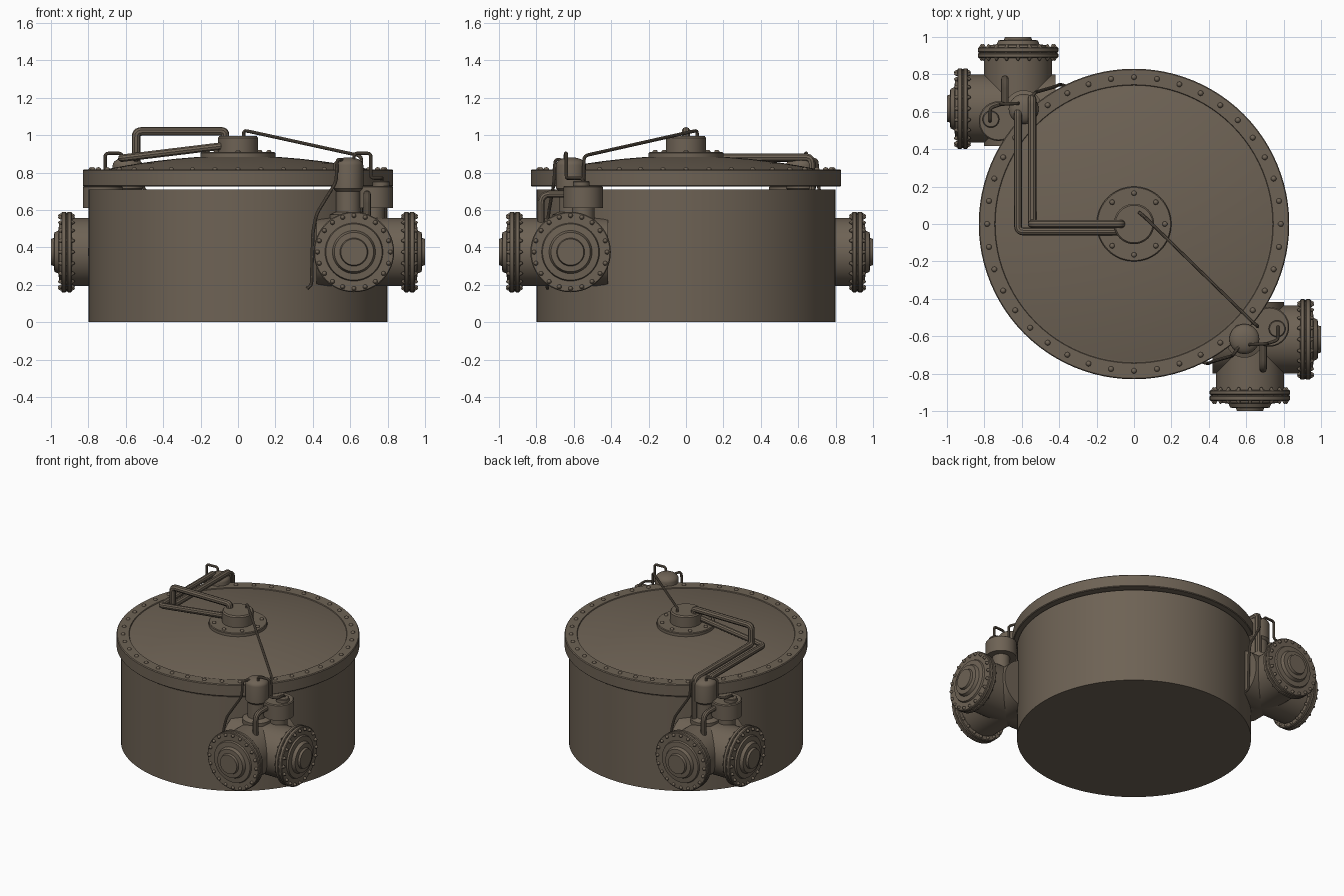
import bpy, bmesh, math
from mathutils import Matrix, Vector

if "Cube" in bpy.data.objects:
    bpy.data.objects.remove(bpy.data.objects["Cube"])

mat = bpy.data.materials.new("dull_brown_metal")
mat.diffuse_color = (0.155, 0.123, 0.09, 1)
mat.use_nodes = True
mat.node_tree.nodes["Principled BSDF"].inputs["Base Color"].default_value = mat.diffuse_color


def finish(name, me, matrix=Matrix()):
    me.transform(matrix)
    me.materials.clear()
    me.materials.append(mat)
    ob = bpy.data.objects.new(name, me)
    bpy.context.collection.objects.link(ob)
    bpy.ops.object.select_all(action='DESELECT')
    ob.select_set(True)
    bpy.context.view_layer.objects.active = ob
    bpy.ops.object.shade_smooth_by_angle(angle=math.radians(35))
    return ob


def lathe(name, profile, segs=48, matrix=Matrix()):
    """Closed solid turned about z from (radius, height) points, bottom to top."""
    bm = bmesh.new()
    rings = [[bm.verts.new((r * math.cos(2 * math.pi * i / segs), r * math.sin(2 * math.pi * i / segs), z))
              for i in range(segs)] for r, z in profile]
    for a, b in zip(rings, rings[1:]):
        for i in range(segs):
            j = (i + 1) % segs
            bm.faces.new((a[i], a[j], b[j], b[i]))
    bm.faces.new(rings[0][::-1])
    bm.faces.new(rings[-1])
    me = bpy.data.meshes.new(name)
    bm.to_mesh(me)
    bm.free()
    return finish(name, me, matrix)


def bolts(name, count, ring, z0, z1, r, matrix=Matrix()):
    """Ring of round-edged bolts in one mesh."""
    bm = bmesh.new()
    for i in range(count):
        a = 2 * math.pi * i / count
        pos = Matrix.Translation((ring * math.cos(a), ring * math.sin(a), (z0 + z1) / 2))
        bmesh.ops.create_uvsphere(bm, u_segments=10, v_segments=8, radius=1,
                                  matrix=pos @ Matrix.Diagonal((r, r, (z1 - z0) / 2, 1)))
    me = bpy.data.meshes.new(name)
    bm.to_mesh(me)
    bm.free()
    return finish(name, me, matrix)


def tube(name, pts, r, fillet=0.03):
    """Round pipe along a path with rounded corners."""
    pts = [Vector(p) for p in pts]
    path = [pts[0]]
    for p, c, n in zip(pts, pts[1:], pts[2:]):
        d = min(fillet, (p - c).length * 0.48, (n - c).length * 0.48)
        a, b = c + (p - c).normalized() * d, c + (n - c).normalized() * d
        for k in range(6):
            t = k / 5
            path.append(a * (1 - t) ** 2 + c * 2 * t * (1 - t) + b * t * t)
    path.append(pts[-1])
    cu = bpy.data.curves.new(name, 'CURVE')
    cu.dimensions = '3D'
    cu.bevel_depth = r
    cu.bevel_resolution = 3
    cu.use_fill_caps = True
    sp = cu.splines.new('POLY')
    sp.points.add(len(path) - 1)
    for q, v in zip(sp.points, path):
        q.co = (*v, 1)
    tmp = bpy.data.objects.new(name + "_path", cu)
    bpy.context.collection.objects.link(tmp)
    bpy.context.view_layer.update()
    me = bpy.data.meshes.new_from_object(tmp.evaluated_get(bpy.context.evaluated_depsgraph_get()))
    bpy.data.objects.remove(tmp)
    return finish(name, me)


# Tank, lid and central hub
lathe("tank_body", [(0.80, 0), (0.80, 0.71)], 96)
dome = [(0.74 * math.cos(t * math.pi / 20), 0.81 + 0.08 * (1 - math.cos(t * math.pi / 20) ** 2)) for t in range(10)]
lathe("lid", [(0.825, 0.725), (0.83, 0.73), (0.83, 0.81), (0.825, 0.816), (0.745, 0.816), (0.742, 0.81)]
      + dome + [(0.02, 0.89)], 96)
bolts("lid_bolts", 40, 0.785, 0.80, 0.829, 0.015)
lathe("hub_plate", [(0.2, 0.87), (0.2, 0.904), (0.195, 0.909), (0.11, 0.909)], 64)
bolts("hub_bolts", 8, 0.165, 0.90, 0.922, 0.014)
lathe("hub", [(0.108, 0.9), (0.108, 0.985), (0.1, 0.995), (0.04, 0.995)])

# Pipes across the lid
tube("upper_lid_pipe", [(-0.07, 0, 0.98), (-0.07, 0, 1.02), (-0.545, 0, 1.02), (-0.545, 0, 0.88),
                        (-0.545, 0.67, 0.88), (-0.545, 0.67, 0.55)], 0.023)
tube("lower_lid_pipe", [(-0.06, -0.04, 0.945), (-0.62, -0.04, 0.877),
                        (-0.62, 0.6, 0.877), (-0.62, 0.6, 0.8)], 0.021)
tube("long_thin_pipe", [(0.03, 0.06, 0.97), (0.03, 0.06, 1.025), (0.06, 0.035, 1.02), (0.64, -0.53, 0.893),
                        (0.66, -0.545, 0.88), (0.66, -0.55, 0.62)], 0.009)

# Corner valve, built once at front right
valve = []
C = Vector((0.62, -0.617, 0.375))
for label, axis in (("side", 'X'), ("front", 'Y')):
    rot = Matrix.Rotation(math.pi / 2, 4, 'Y') if axis == 'X' else Matrix.Rotation(math.pi / 2, 4, 'X')
    m = Matrix.Translation(C) @ rot
    e = 0.38 if axis == 'X' else 0.383
    valve += [
        lathe(label + "_valve_pipe", [(0.182, -0.2), (0.182, e - 0.1)], 48, m),
        lathe(label + "_inner_flange", [(0.18, e - 0.112), (0.21, e - 0.112), (0.215, e - 0.107),
                                        (0.215, e - 0.09), (0.21, e - 0.086)], 48, m),
        lathe(label + "_flange_gasket", [(0.205, e - 0.09), (0.205, e - 0.078)], 48, m),
        lathe(label + "_outer_flange", [(0.21, e - 0.082), (0.215, e - 0.078), (0.215, e - 0.06),
                                        (0.21, e - 0.055), (0.155, e - 0.055), (0.15, e - 0.043),
                                        (0.115, e - 0.04), (0.105, e - 0.018), (0.075, e - 0.016),
                                        (0.07, e), (0.055, e)], 48, m),
        bolts(label + "_flange_bolts", 20, 0.195, e - 0.128, e - 0.037, 0.016, m),
    ]

# Domed pillar on the valve
P = Matrix.Translation((0.59, -0.615, 0))
cap = [(0.08 * math.cos(t * math.pi / 14), 0.84 + 0.042 * math.sin(t * math.pi / 14)) for t in range(7)]
valve.append(lathe("domed_pillar", [(0.1, 0.5), (0.1, 0.575), (0.065, 0.59), (0.065, 0.70), (0.08, 0.715)] + cap, 40, P))

# Round pot beside the pillar
Q = Matrix.Translation((0.724, -0.55, 0))
valve.append(lathe("pot", [(0.06, 0.5), (0.06, 0.61), (0.106, 0.61), (0.106, 0.722), (0.1, 0.728), (0.03, 0.728)], 40, Q))
valve.append(lathe("pot_knob", [(0.045, 0.72), (0.045, 0.75), (0.04, 0.755)], 24,
                   Matrix.Translation((0.765, -0.56, 0))))

# Small pipes around the pillar
valve.append(tube("bent_valve_pipe", [(0.69, -0.775, 0.5), (0.69, -0.775, 0.685), (0.69, -0.53, 0.685)], 0.02, 0.05))
valve.append(tube("pot_thin_pipe", [(0.77, -0.55, 0.73), (0.77, -0.55, 0.77), (0.77, -0.62, 0.77), (0.71, -0.64, 0.77),
                                    (0.71, -0.64, 0.903), (0.62, -0.645, 0.903), (0.62, -0.645, 0.86)], 0.009, 0.02))
valve.append(tube("drain_thin_pipe", [(0.57, -0.64, 0.86), (0.53, -0.70, 0.875), (0.525, -0.705, 0.75),
                                      (0.42, -0.735, 0.58), (0.40, -0.745, 0.48), (0.393, -0.745, 0.2),
                                      (0.37, -0.74, 0.18)], 0.009, 0.03))

# Opposite valve: half-turn copy at back left
for ob in valve:
    twin = ob.copy()
    twin.data = ob.data.copy()
    twin.name = "back_" + ob.name
    twin.data.transform(Matrix.Rotation(math.pi, 4, 'Z'))
    bpy.context.collection.objects.link(twin)
